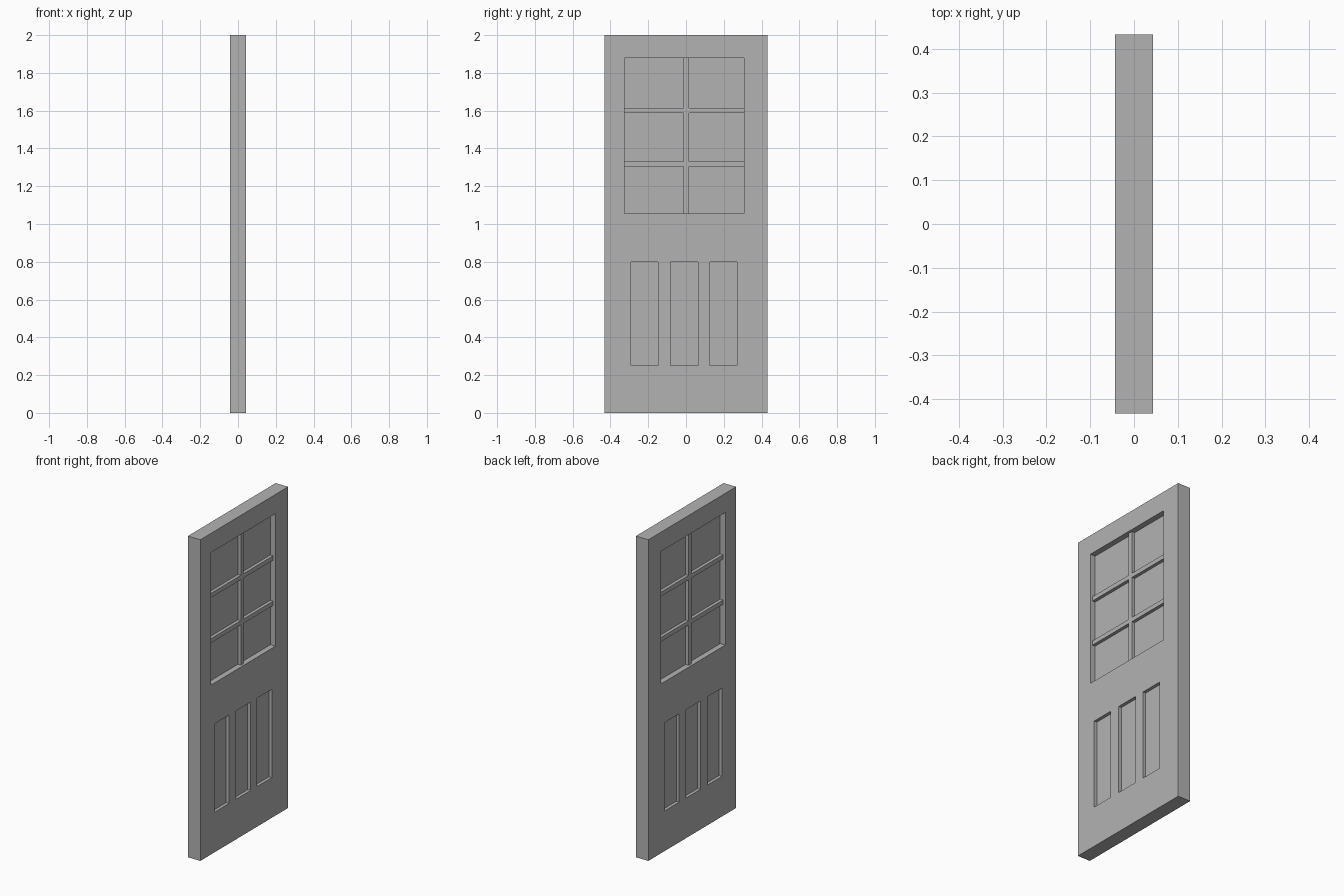
import bpy

if "Cube" in bpy.data.objects:
    bpy.data.objects.remove(bpy.data.objects["Cube"])

grey = bpy.data.materials.new("plain_grey")
grey.use_nodes = True
colour = (0.45, 0.45, 0.45, 1)
grey.diffuse_color = colour
grey.node_tree.nodes["Principled BSDF"].inputs["Base Color"].default_value = colour

# Main dimensions
half_thick, half_width, height = 0.043, 0.432, 2.0
window_depth, panel_depth, bar_depth = 0.035, 0.02, 0.015
window_y, window_z = (-0.325, 0.306), (1.055, 1.88)
bar_y = (-0.012, 0.015)
rails = [(1.305, 1.332), (1.587, 1.614)]
panels = [(-0.292, -0.149), (-0.081, 0.063), (0.128, 0.271)]
panel_z = (0.25, 0.80)


def box(name, x, y, z):
    """Box between the given (low, high) limits."""
    spans = (x, y, z)
    bpy.ops.mesh.primitive_cube_add(size=1, location=[sum(s) / 2 for s in spans])
    ob = bpy.context.object
    ob.name = ob.data.name = name
    ob.scale = [s[1] - s[0] for s in spans]
    bpy.ops.object.transform_apply(location=False, rotation=False, scale=True)
    ob.data.materials.append(grey)
    return ob


def recess(target, y, z, depth):
    """Cut the same pocket into both broad faces."""
    for side in (-1, 1):
        x = sorted((side * (half_thick - depth), side * (half_thick + 0.05)))
        cutter = box("recess_cutter", x, y, z)
        cutter.hide_render = True
        mod = target.modifiers.new("recess", "BOOLEAN")
        mod.operation, mod.solver, mod.object = "DIFFERENCE", "EXACT", cutter
        bpy.context.view_layer.objects.active = target
        bpy.ops.object.modifier_apply(modifier=mod.name)
        bpy.data.objects.remove(cutter)


# Door slab with window and lower panel recesses
door = box("door_slab", (-half_thick, half_thick), (-half_width, half_width), (0, height))
recess(door, window_y, window_z, window_depth)
for y in panels:
    recess(door, y, panel_z, panel_depth)

# Glazing bars, set back from both faces and passing through the pane
bar_x = (bar_depth - half_thick, half_thick - bar_depth)
box("vertical_glazing_bar", bar_x, bar_y, window_z)
for z in rails:
    box("horizontal_glazing_bar", bar_x, (window_y[0], bar_y[0]), z)
    box("horizontal_glazing_bar", bar_x, (bar_y[1], window_y[1]), z)
